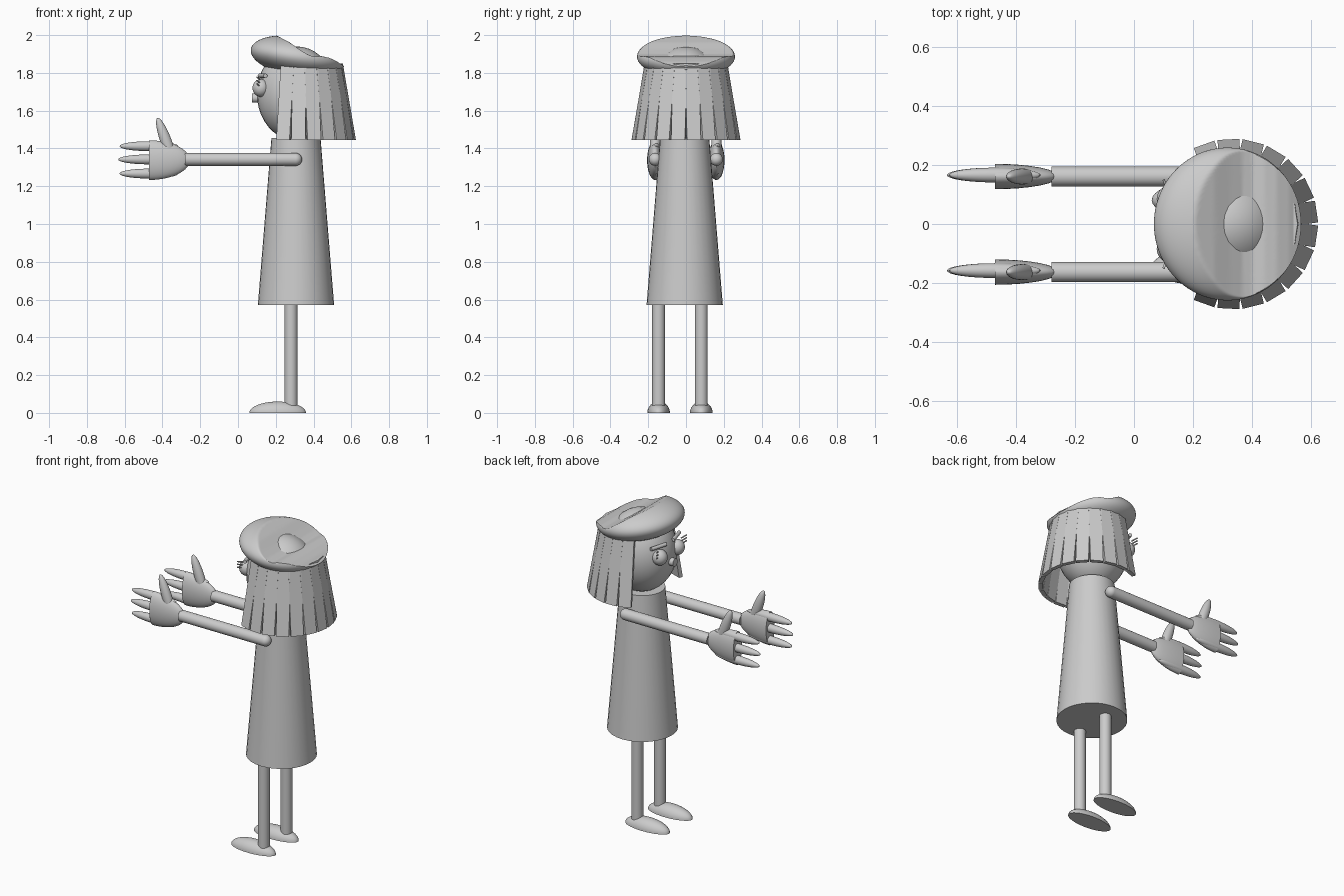
import bpy, bmesh
from math import radians, cos, sin, tau
from mathutils import Matrix, Vector

cube = bpy.data.objects.get("Cube")
if cube:
    bpy.data.objects.remove(cube)

grey = bpy.data.materials.new("plain grey")
grey.use_nodes = True
COLOUR = (0.6, 0.6, 0.6, 1)
grey.diffuse_color = COLOUR
grey.node_tree.nodes["Principled BSDF"].inputs["Base Color"].default_value = COLOUR


def finish(name, bm, matrix, smooth=True):
    """Turn a bmesh into a placed, shaded object."""
    bmesh.ops.transform(bm, matrix=matrix, verts=bm.verts)
    bmesh.ops.recalc_face_normals(bm, faces=bm.faces)
    mesh = bpy.data.meshes.new(name)
    bm.to_mesh(mesh)
    bm.free()
    mesh.materials.append(grey)
    ob = bpy.data.objects.new(name, mesh)
    bpy.context.collection.objects.link(ob)
    if smooth:
        bpy.ops.object.select_all(action='DESELECT')
        ob.select_set(True)
        bpy.context.view_layer.objects.active = ob
        bpy.ops.object.shade_smooth_by_angle(angle=radians(35))
    return ob


def place(loc, scale=(1, 1, 1), tilt=0):
    """Scale, tilt about y, then move."""
    return (Matrix.Translation(loc) @ Matrix.Rotation(radians(tilt), 4, 'Y')
            @ Matrix.Diagonal((*scale, 1)))


def ellipsoid(name, loc, scale, tilt=0, cut=None):
    """Ellipsoid, optionally keeping only the half on the cut direction's side."""
    bm = bmesh.new()
    bmesh.ops.create_uvsphere(bm, u_segments=32, v_segments=20, radius=1)
    if cut:
        bmesh.ops.bisect_plane(bm, geom=bm.verts[:] + bm.edges[:] + bm.faces[:],
                               plane_co=(0, 0, 0), plane_no=cut, clear_inner=True)
        bmesh.ops.holes_fill(bm, edges=[e for e in bm.edges if e.is_boundary])
    return finish(name, bm, place(loc, scale, tilt))


def rod(name, start, end, r1, r2=None):
    """Capped cylinder or cone between two points."""
    a, b = Vector(start), Vector(end)
    bm = bmesh.new()
    bmesh.ops.create_cone(bm, cap_ends=True, segments=32, radius1=r1,
                          radius2=r1 if r2 is None else r2, depth=(b - a).length)
    turn = (b - a).to_track_quat('Z', 'Y').to_matrix().to_4x4()
    return finish(name, bm, Matrix.Translation((a + b) / 2) @ turn)


# Dress and head
rod("dress", (0.307, -0.007, 0.57), (0.307, -0.007, 1.455), 0.202, 0.13)
ellipsoid("head", (0.31, 0, 1.69), (0.21, 0.2, 0.25))

# Legs and flat-soled feet
for side, y in (("left", -0.145), ("right", 0.081)):
    rod(side + "_leg", (0.281, y, 0.03), (0.281, y, 0.6), 0.034)
    ellipsoid(side + "_foot", (0.21, y, 0), (0.15, 0.06, 0.06), cut=(0, 0, 1))

# Arms and hands stretched forward
for side, y in (("left", -0.163), ("right", 0.161)):
    z = 1.342
    rod(side + "_arm", (-0.28, y, z), (0.305, y, z), 0.034)
    ellipsoid(side + "_shoulder", (0.305, y, z), (0.034, 0.034, 0.034))
    ellipsoid(side + "_palm", (-0.472, y, z - 0.004), (0.217, 0.043, 0.105), cut=(1, 0, 0))
    for i, (dz, length) in enumerate(((0.07, 0.155), (0, 0.162), (-0.075, 0.155))):
        ellipsoid(f"{side}_finger_{i + 1}", (-0.472, y + 0.005, z + dz), (length, 0.025, 0.026))
    ellipsoid(side + "_thumb", (-0.378, y, 1.43), (0.03, 0.027, 0.14), tilt=-20)

# Eyes, brows, lashes and nose
for side, s in (("left", -1), ("right", 1)):
    y = 0.085 * s
    ellipsoid(side + "_eye", (0.122, y, 1.72), (0.045, 0.045, 0.047))
    rod(side + "_brow", (0.115, y - 0.05 * s, 1.785), (0.145, y + 0.055 * s, 1.785), 0.011)
    for i in range(3):
        z = 1.73 + 0.018 * i
        rod(f"{side}_lash_{i + 1}", (0.115, y + 0.03 * s, z),
            (0.1, y + 0.065 * s, z + 0.012), 0.004)
rod("nose", (0.075, 0, 1.667), (0.13, 0, 1.667), 0.024)

# Hair: flat strips fanned around the back and sides
COUNT = 14
for i in range(COUNT):
    angle = radians(16.9 * (i - (COUNT - 1) / 2))
    bm = bmesh.new()
    bmesh.ops.create_cube(bm, size=1)
    for v in bm.verts:
        top = v.co.z > 0
        radius = (0.217 if top else 0.287) + (0 if v.co.x > 0 else -0.025)
        v.co = (radius, v.co.y * 0.074, 1.85 if top else 1.445)
    turn = Matrix.Translation((0.335, 0, 0)) @ Matrix.Rotation(angle, 4, 'Z')
    finish(f"hair_strip_{i + 1}", bm, turn, smooth=False)

# Beret: tilted ellipsoid with its crown scooped by a wavy profile
SCOOP = ((0.2, 2.0), (0.272, 1.962), (0.325, 1.925), (0.367, 1.898), (0.404, 1.885),
         (0.44, 1.889), (0.483, 1.88), (0.525, 1.86), (0.6, 1.81))


def scoop(x):
    for (x0, z0), (x1, z1) in zip(SCOOP, SCOOP[1:]):
        if x0 <= x <= x1:
            return z0 + (z1 - z0) * (x - x0) / (x1 - x0)
    return 3


bm = bmesh.new()
bmesh.ops.create_uvsphere(bm, u_segments=128, v_segments=64, radius=1)
bmesh.ops.transform(bm, verts=bm.verts,
                    matrix=place((0.317, 0, 1.886), (0.252, 0.259, 0.107), 9))
for v in bm.verts:
    v.co.z = min(v.co.z, scoop(v.co.x))
finish("beret", bm, Matrix.Identity(4))
